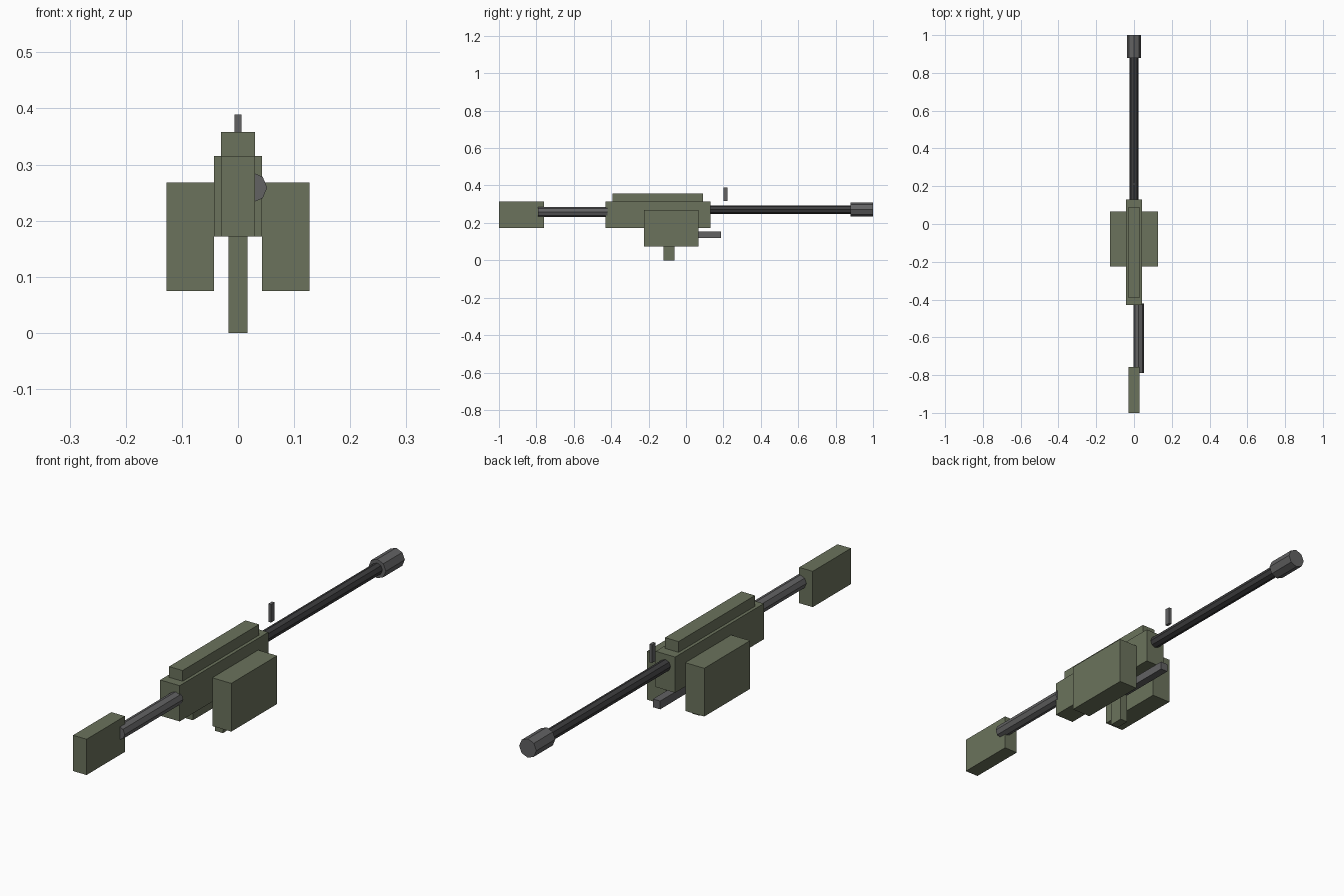
import bpy, bmesh, math
from mathutils import Matrix

if "Cube" in bpy.data.objects:
    bpy.data.objects.remove(bpy.data.objects["Cube"])


def material(name, rgb):
    m = bpy.data.materials.new(name)
    m.diffuse_color = (*rgb, 1)
    m.use_nodes = True
    m.node_tree.nodes["Principled BSDF"].inputs["Base Color"].default_value = m.diffuse_color
    return m


olive = material("olive_green", (0.147, 0.171, 0.107))
steel = material("steel_grey", (0.122, 0.122, 0.124))
dark = material("dark_metal", (0.047, 0.047, 0.049))


def finish(name, bm, mat):
    mesh = bpy.data.meshes.new(name)
    bm.to_mesh(mesh)
    bm.free()
    mesh.materials.append(mat)
    obj = bpy.data.objects.new(name, mesh)
    bpy.context.collection.objects.link(obj)
    return obj


def box(name, x, y, z, mat):
    """Box from (min, max) ranges on each axis."""
    bm = bmesh.new()
    bmesh.ops.create_cube(bm, size=1)
    bmesh.ops.scale(bm, vec=[r[1] - r[0] for r in (x, y, z)], verts=bm.verts)
    bmesh.ops.translate(bm, vec=[(r[0] + r[1]) / 2 for r in (x, y, z)], verts=bm.verts)
    return finish(name, bm, mat)


def tube(name, x, z, radius, y, mat):
    """Eight-sided cylinder along y."""
    bm = bmesh.new()
    bmesh.ops.create_cone(bm, cap_ends=True, segments=8, radius1=radius,
                          radius2=radius, depth=y[1] - y[0])
    bmesh.ops.rotate(bm, matrix=Matrix.Rotation(math.pi / 2, 3, 'X'), verts=bm.verts)
    bmesh.ops.translate(bm, vec=(x, (y[0] + y[1]) / 2, z), verts=bm.verts)
    return finish(name, bm, mat)


# Body
box("receiver", (-0.043, 0.043), (-0.43, 0.13), (0.172, 0.315), olive)
box("top_cover", (-0.03, 0.03), (-0.393, 0.09), (0.315, 0.358), olive)
box("grip", (-0.017, 0.017), (-0.12, -0.062), (0, 0.172), olive)
box("stock", (-0.03, 0.03), (-1, -0.758), (0.172, 0.315), olive)

# Side boxes
for side, s in (("left", -1), ("right", 1)):
    box(side + "_side_box", sorted((s * 0.043, s * 0.127)), (-0.224, 0.066),
        (0.075, 0.268), olive)

# Metal parts
tube("stock_tube", 0.025, 0.259, 0.027, (-0.79, -0.42), steel)
tube("barrel", 0, 0.271, 0.023, (0.125, 0.885), dark)
tube("muzzle", 0, 0.271, 0.038, (0.88, 1), steel)
box("front_sight", (-0.006, 0.006), (0.2, 0.223), (0.317, 0.389), steel)
box("lower_rod", (-0.016, 0.016), (-0.062, 0.186), (0.12, 0.153), steel)
